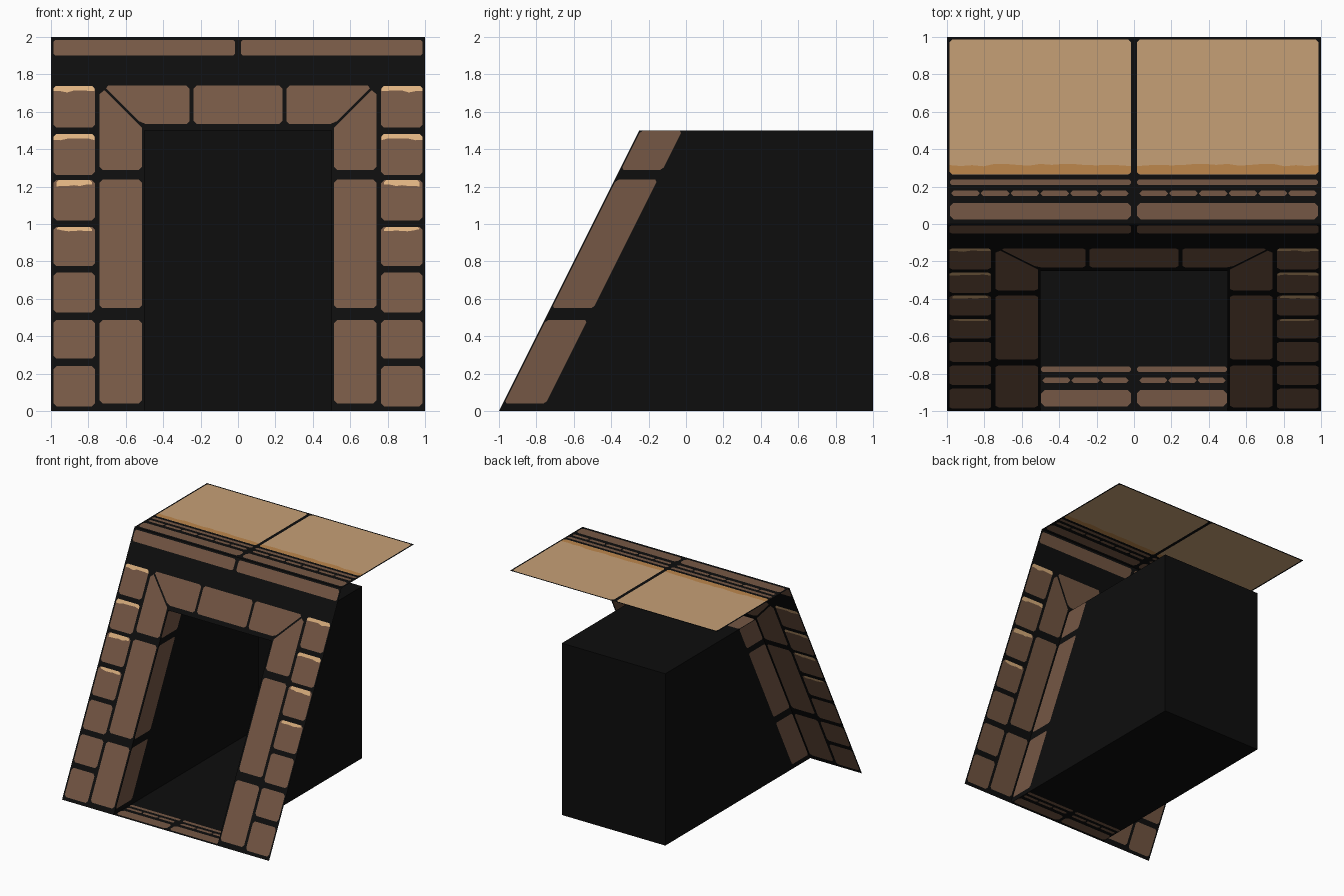
import bpy, bmesh, random
from mathutils import Vector
from mathutils.geometry import delaunay_2d_cdt

if "Cube" in bpy.data.objects:
    bpy.data.objects.remove(bpy.data.objects["Cube"])

random.seed(4)

# Flat colours
def make_material(name, rgb):
    m = bpy.data.materials.new(name)
    m.diffuse_color = (*rgb, 1)
    m.use_nodes = True
    m.node_tree.nodes["Principled BSDF"].inputs["Base Color"].default_value = m.diffuse_color
    return m

MATS = [make_material("black mortar", (0.004, 0.004, 0.004)),
        make_material("brown brick", (0.178, 0.096, 0.058)),
        make_material("tan floor", (0.565, 0.352, 0.180)),
        make_material("orange edge", (0.515, 0.245, 0.073)),
        make_material("pale highlight", (0.73, 0.445, 0.215))]
BLACK, BROWN, TAN, ORANGE, PALE = range(5)


def rect(a, b, c, d):
    return [(a, c), (b, c), (b, d), (a, d)]


def brick(a, b, c, d, r=0.016):
    """Brick outline with clipped corners."""
    return [(a + r, c), (b - r, c), (b, c + r), (b, d - r),
            (b - r, d), (a + r, d), (a, d - r), (a, c + r)]


def ragged(a, b, c, d, low=True, n=8, amp=0.012, r=0.012):
    """Band with one wavy long edge (lower or upper)."""
    xs = [a + (b - a) * i / n for i in range(n + 1)]
    if low:
        return [(x, c + random.uniform(-amp, amp)) for x in xs] + \
               [(b, d - r), (b - r, d), (a + r, d), (a, d - r)]
    return [(a, c + r), (a + r, c), (b - r, c), (b, c + r)] + \
           [(x, d + random.uniform(-amp, amp)) for x in reversed(xs)]


def mirrored(patches):
    return patches + [([(-x, y) for x, y in reversed(p)], m) for p, m in patches]


def sheet(name, outline, patches, place, flip=False):
    """Single-layer sheet; patches are cut into it and coloured."""
    layers = [(outline, BLACK)] + patches
    pts, faces = [], []
    for poly, _ in layers:
        faces.append(list(range(len(pts), len(pts) + len(poly))))
        pts += [Vector(p) for p in poly]
    verts, _, tris, _, _, origin = delaunay_2d_cdt(pts, [], faces, 0, 1e-5)
    bm = bmesh.new()
    bv = [bm.verts.new(place(v.x, v.y)) for v in verts]
    for tri, src in zip(tris, origin):
        if 0 in src:                       # inside the outline
            f = bm.faces.new([bv[i] for i in (reversed(tri) if flip else tri)])
            f.material_index = layers[max(src)][1]
    loose = [v for v in bm.verts if not v.link_faces]
    bmesh.ops.delete(bm, geom=loose, context='VERTS')
    me = bpy.data.meshes.new(name)
    bm.to_mesh(me)
    bm.free()
    for m in MATS:
        me.materials.append(m)
    ob = bpy.data.objects.new(name, me)
    bpy.context.collection.objects.link(ob)
    return ob


# Three trim rows shared by the roof edge and the doorway sill
def trim_rows(y, x_end):
    rows = [(brick(0.015, x_end, y + 0.025, y + 0.113, 0.02), BROWN)]
    n = 6 if x_end > 0.6 else 3
    w = (x_end - 0.03) / n
    for i in range(n):
        rows.append((brick(0.03 + i * w, 0.022 + (i + 1) * w,
                           y + 0.15, y + 0.178, 0.012), BROWN))
    rows.append((brick(0.015, x_end, y + 0.208, y + 0.238, 0.01), BROWN))
    return rows


# Sloping front wall with doorway
wall = []
courses = [(0.025, 0.24), (0.28, 0.487), (0.527, 0.74), (0.775, 0.985),
           (1.02, 1.235), (1.262, 1.48), (1.515, 1.737)]
for i, (lo, hi) in enumerate(courses):
    wall.append((brick(0.765, 0.987, lo, hi), BROWN))
    if i >= 3:
        inset = 0 if i >= 5 else 0.015
        wall.append((ragged(0.766 + inset, 0.986 - inset, hi - (0.028 if i > 3 else 0.018),
                            hi, n=6, amp=0.007), PALE))
JAMB = [(0.04, 0.487), (0.55, 1.237)]
for lo, hi in JAMB:
    wall.append((brick(0.514, 0.74, lo, hi), BROWN))
# mitred corner pieces and lintel ends
wall.append(([(0.53, 1.29), (0.725, 1.29), (0.74, 1.305), (0.74, 1.695),
              (0.715, 1.715), (0.514, 1.515), (0.514, 1.305)], BROWN))
wall.append(([(0.275, 1.535), (0.495, 1.535), (0.53, 1.55), (0.705, 1.725),
              (0.695, 1.74), (0.275, 1.74), (0.26, 1.725), (0.26, 1.55)], BROWN))
wall.append((brick(0.015, 0.987, 1.9, 1.985, 0.012), BROWN))
wall = mirrored(wall) + [(brick(-0.238, 0.238, 1.535, 1.74), BROWN)]
sheet("front_wall",
      [(-1, 0), (-0.5, 0), (-0.5, 1.5), (0.5, 1.5), (0.5, 0), (1, 0), (1, 2), (-1, 2)],
      wall, lambda x, z: (x, -1 + z / 2, z))

# Flat top with two large slabs
top = trim_rows(0, 0.985)
top.append((brick(0.015, 0.987, 0.265, 0.987), TAN))
top.append((ragged(0.016, 0.986, 0.266, 0.315, low=False, n=16, amp=0.008), ORANGE))
sheet("top_slabs", rect(-1, 1, 0, 1), mirrored(top), lambda x, y: (x, y, 2))

# Passage floor with sill bricks
sheet("passage_floor", rect(-0.5, 0.5, -1, 1), mirrored(trim_rows(-1, 0.497)),
      lambda x, y: (x, y, 0))

# Passage ceiling with lintel underside
ceiling = mirrored([(brick(0.26, 0.497, -0.245, -0.022), BROWN)])
ceiling.append((brick(-0.238, 0.238, -0.245, -0.022), BROWN))
sheet("passage_ceiling", rect(-0.5, 0.5, -0.25, 1), ceiling,
      lambda x, y: (x, y, 1.5), flip=True)

# Passage side walls with slanted jamb bricks
jambs = []
for lo, hi in JAMB + [(1.29, 1.499)]:
    jambs.append(([(u - 1 + z / 2, z) for u, z in brick(0.008, 0.23, lo, hi, 0.012)], BROWN))
for name, side in (("left", -0.5), ("right", 0.5)):
    sheet("passage_wall_" + name, [(-1, 0), (1, 0), (1, 1.5), (-0.25, 1.5)], jambs,
          lambda y, z, s=side: (s, y, z), flip=side > 0)

# Passage back
sheet("passage_back", rect(-0.5, 0.5, 0, 1.5), [], lambda x, z: (x, 1, z))
